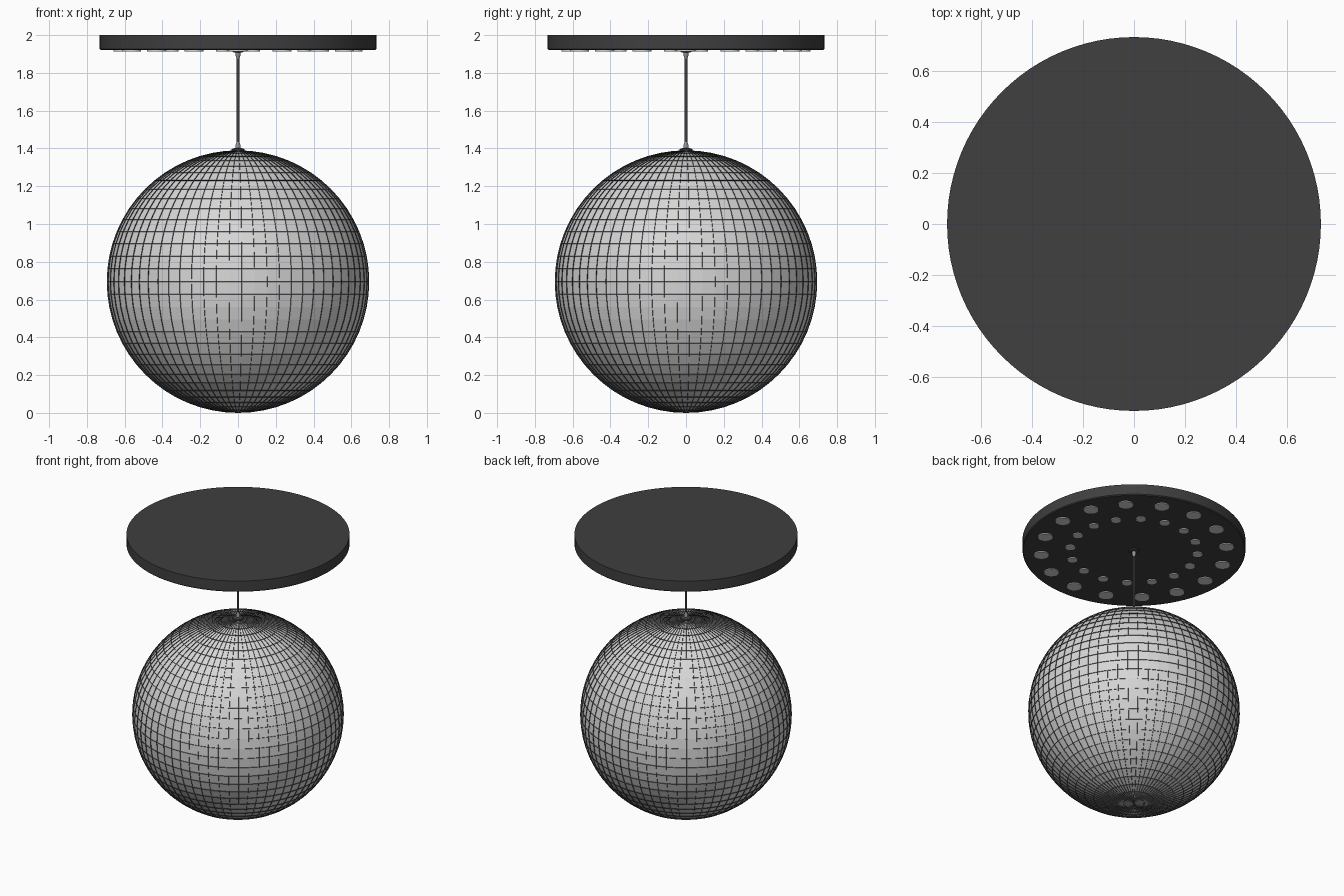
import bpy, bmesh, math
from mathutils import Matrix

cube = bpy.data.objects.get("Cube")
if cube:
    bpy.data.objects.remove(cube, do_unlink=True)


def material(name, value):
    m = bpy.data.materials.new(name)
    m.use_nodes = True
    colour = (value, value, value, 1)
    m.diffuse_color = colour
    m.node_tree.nodes["Principled BSDF"].inputs["Base Color"].default_value = colour
    return m


MIRROR = material("mirror_grey", 0.68)
DARK = material("dark_grey", 0.05)
STEEL = material("steel_grey", 0.3)


def finish(bm, name, mats, smooth=False):
    mesh = bpy.data.meshes.new(name)
    bm.to_mesh(mesh)
    bm.free()
    for m in mats:
        mesh.materials.append(m)
    ob = bpy.data.objects.new(name, mesh)
    bpy.context.collection.objects.link(ob)
    if smooth:
        bpy.ops.object.select_all(action='DESELECT')
        ob.select_set(True)
        bpy.context.view_layer.objects.active = ob
        bpy.ops.object.shade_smooth_by_angle(angle=math.radians(35))
    return ob


def lathe(name, profile, mat, sides=32):
    """Revolve (radius, height) points about z; end points lie on the axis."""
    bm = bmesh.new()
    pts = [bm.verts.new((r, 0, z)) for r, z in profile]
    edges = [bm.edges.new(pair) for pair in zip(pts, pts[1:])]
    bmesh.ops.spin(bm, geom=pts + edges, axis=(0, 0, 1), cent=(0, 0, 0),
                   angle=math.tau, steps=sides, use_duplicate=False)
    bmesh.ops.remove_doubles(bm, verts=bm.verts, dist=0.0001)
    bmesh.ops.recalc_face_normals(bm, faces=bm.faces)
    return finish(bm, name, [mat], True)


# Ball: flat mirror tiles sunk between thin dark ridges
R = 0.695
bm = bmesh.new()
bmesh.ops.create_uvsphere(
    bm, u_segments=64, v_segments=32, radius=R,
    matrix=Matrix.Translation((0, 0, R)) @ Matrix.Rotation(math.radians(1.65), 4, 'Z'))
ridges = bmesh.ops.inset_individual(bm, faces=bm.faces[:], thickness=0.0011,
                                    depth=-0.004, use_even_offset=True)["faces"]
for f in ridges:
    f.material_index = 1
finish(bm, "mirror_ball", [MIRROR, DARK])

# Ceiling plate
lathe("ceiling_plate", [(0, 1.92), (0.726, 1.92), (0.732, 1.926), (0.732, 2), (0, 2)],
      DARK, 96)

# Two rings of lamps under the plate
COUNT = 16
for name, ring, radius, phase in (("outer_lamps", 0.61, 0.05, 0),
                                  ("inner_lamps", 0.42, 0.034, 0.5)):
    bm = bmesh.new()
    for i in range(COUNT):
        a = (i + phase) * math.tau / COUNT
        place = Matrix.Translation((ring * math.cos(a), ring * math.sin(a), 1.918))
        bmesh.ops.create_cone(bm, cap_ends=True, segments=24, radius1=radius,
                              radius2=radius, depth=0.01, matrix=place)
    finish(bm, name, [MIRROR], True)

# Hanging rod with flanges and end fittings
lathe("rod", [(0, 1.43), (0.008, 1.43), (0.008, 1.88), (0, 1.88)], DARK, 16)
lathe("ball_flange", [(0, 1.38), (0.035, 1.38), (0.035, 1.396), (0.02, 1.402), (0, 1.402)], DARK)
lathe("plate_flange", [(0, 1.925), (0.035, 1.925), (0.035, 1.914), (0.02, 1.908), (0, 1.908)], DARK)
lathe("lower_fitting", [(0, 1.40), (0.014, 1.40), (0.014, 1.415), (0.006, 1.44), (0, 1.44)], STEEL, 16)
lathe("upper_fitting", [(0, 1.91), (0.014, 1.91), (0.014, 1.895), (0.006, 1.87), (0, 1.87)], STEEL, 16)
